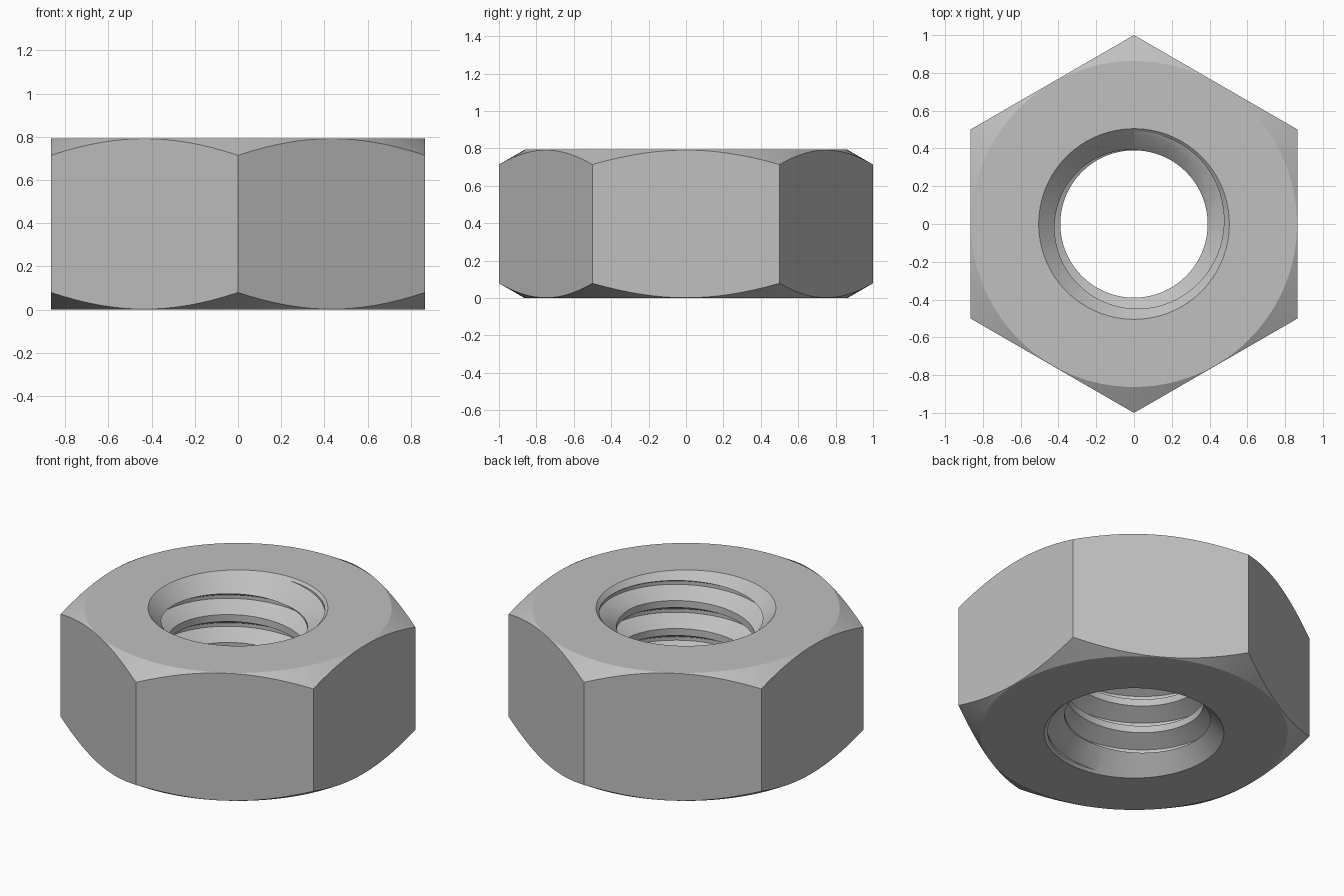
import bpy
import bmesh
from math import cos, sin, pi, radians
from mathutils import Vector

cube = bpy.data.objects.get("Cube")
if cube:
    bpy.data.objects.remove(cube, do_unlink=True)

HEIGHT = 0.793
APOTHEM = cos(pi / 6)
BORE = 0.39          # thread crest radius
ROOT = 0.49          # thread root radius
MOUTH = 0.505        # countersink radius at both faces
PITCH = 0.173
SEGMENTS = 72

steel = bpy.data.materials.new("grey steel")
steel.use_nodes = True
steel.diffuse_color = (0.53, 0.53, 0.53, 1)
steel.node_tree.nodes["Principled BSDF"].inputs["Base Color"].default_value = steel.diffuse_color


def ring(radius, z, sides=SEGMENTS):
    """Horizontal polygon with a corner on the y axis."""
    return [Vector((radius * sin(2 * pi * i / sides), radius * cos(2 * pi * i / sides), z))
            for i in range(sides)]


def loft(name, loops):
    """Closed solid skinned through equal-sized loops and capped at both ends."""
    bm = bmesh.new()
    rows = [[bm.verts.new(p) for p in loop] for loop in loops]
    for a, b in zip(rows, rows[1:]):
        for i in range(len(a)):
            j = (i + 1) % len(a)
            bm.faces.new((a[i], a[j], b[j], b[i]))
    bm.faces.new(rows[0])
    bm.faces.new(rows[-1])
    bmesh.ops.recalc_face_normals(bm, faces=bm.faces)
    mesh = bpy.data.meshes.new(name)
    bm.to_mesh(mesh)
    bm.free()
    mesh.materials.append(steel)
    obj = bpy.data.objects.new(name, mesh)
    bpy.context.collection.objects.link(obj)
    return obj


def cut(target, tool, operation):
    """Apply a boolean and discard the tool."""
    tool.hide_render = True
    mod = target.modifiers.new(tool.name, "BOOLEAN")
    mod.object, mod.operation, mod.solver = tool, operation, "EXACT"
    bpy.context.view_layer.objects.active = target
    bpy.ops.object.modifier_apply(modifier=mod.name)
    bpy.data.objects.remove(tool, do_unlink=True)


# Hexagonal body
nut = loft("hex_nut", [ring(1, 0, 6), ring(1, HEIGHT, 6)])

# Conical corner chamfers on both faces, at thirty degrees
face_radius, wide = APOTHEM - 0.003, 1.1
drop = (wide - face_radius) * 0.577
cut(nut, loft("chamfer_envelope", [
    ring(face_radius, 0, 96), ring(wide, drop, 96),
    ring(wide, HEIGHT - drop, 96), ring(face_radius, HEIGHT, 96)]), "INTERSECT")

# Bore with a countersink at each end
depth, over = MOUTH - BORE, 0.05
cut(nut, loft("bore_cutter", [
    ring(MOUTH + over, -over), ring(BORE, depth),
    ring(BORE, HEIGHT - depth), ring(MOUTH + over, HEIGHT + over)]), "DIFFERENCE")

# Right-hand helical thread groove
inner = BORE - 0.02
slope = (PITCH * 3 / 8 - PITCH / 16) / (ROOT - BORE)
root_half = PITCH / 16
inner_half = root_half + slope * (ROOT - inner)
section = [(inner, -inner_half), (ROOT, -root_half), (ROOT, root_half), (inner, inner_half)]
loops = []
for step in range(-4 * SEGMENTS, 4 * SEGMENTS + 1):
    angle = 2 * pi * step / SEGMENTS
    mid = 0.40 + PITCH * step / SEGMENTS
    loops.append([Vector((r * cos(angle), r * sin(angle), mid + dz)) for r, dz in section])
cut(nut, loft("thread_cutter", loops), "DIFFERENCE")

# Smooth round surfaces, crisp edges
bpy.ops.object.select_all(action="DESELECT")
nut.select_set(True)
bpy.context.view_layer.objects.active = nut
bpy.ops.object.shade_smooth_by_angle(angle=radians(25))
